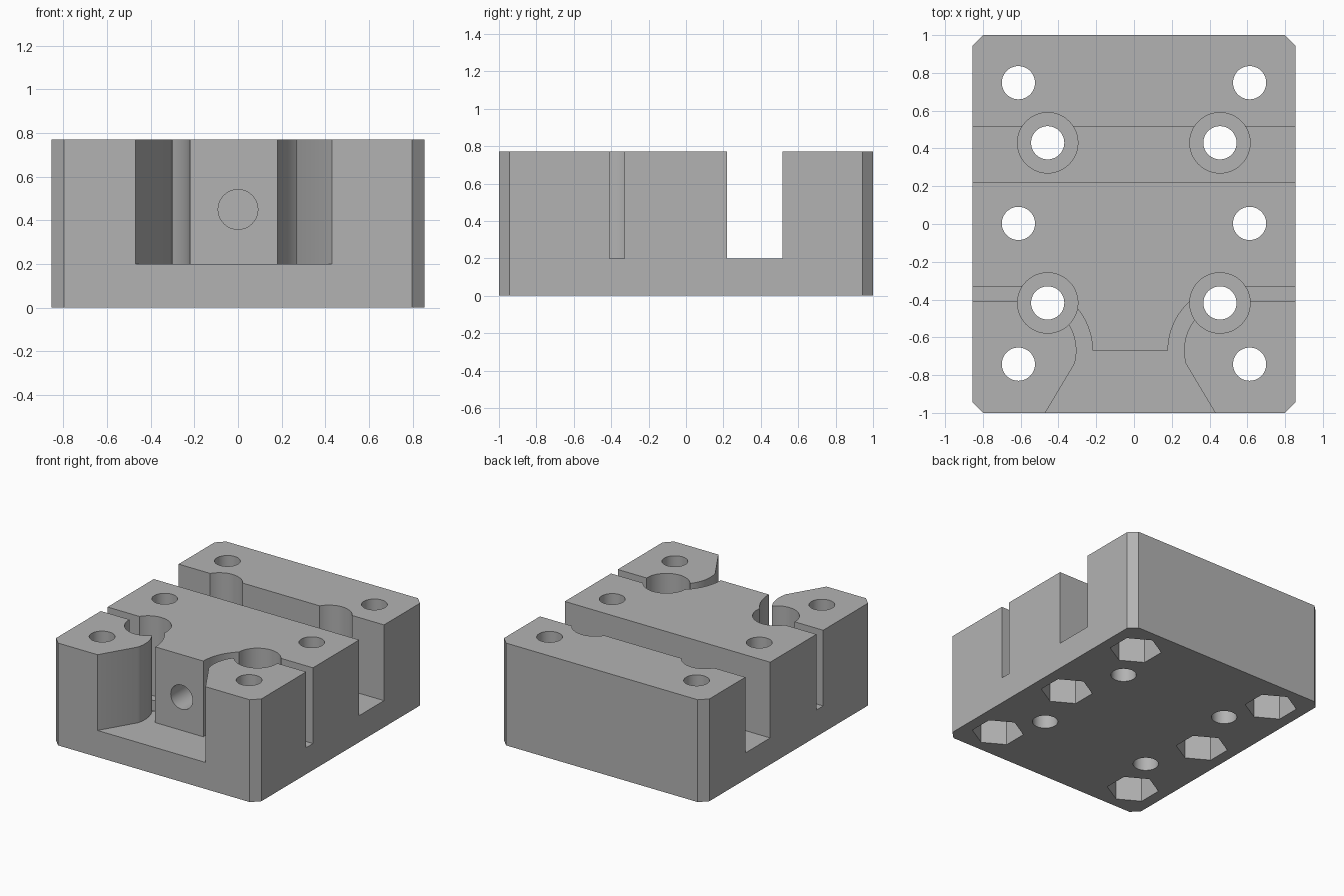
import bpy, bmesh
from math import cos, sin, radians, tau

cube = bpy.data.objects.get("Cube")
if cube:
    bpy.data.objects.remove(cube, do_unlink=True)

HEIGHT, FLOOR, SEAT = 0.77, 0.2, 0.17
TOP = HEIGHT + 0.1

grey = bpy.data.materials.new("machined_grey")
grey.use_nodes = True
colour = (0.45, 0.45, 0.45, 1)
grey.diffuse_color = colour
grey.node_tree.nodes["Principled BSDF"].inputs["Base Color"].default_value = colour


def prism(name, outline, z0, z1):
    """Extrude a flat outline from z0 to z1."""
    bm = bmesh.new()
    base = bm.faces.new([bm.verts.new((x, y, z0)) for x, y in outline])
    up = bmesh.ops.extrude_face_region(bm, geom=[base])["geom"]
    bmesh.ops.translate(bm, vec=(0, 0, z1 - z0),
                        verts=[v for v in up if isinstance(v, bmesh.types.BMVert)])
    bmesh.ops.recalc_face_normals(bm, faces=bm.faces)
    mesh = bpy.data.meshes.new(name)
    bm.to_mesh(mesh)
    bm.free()
    mesh.materials.append(grey)
    obj = bpy.data.objects.new(name, mesh)
    bpy.context.collection.objects.link(obj)
    return obj


def rect(x0, x1, y0, y1):
    return [(x0, y0), (x1, y0), (x1, y1), (x0, y1)]


def ring(x, y, r, sides=48, turn=0.0):
    return [(x + r * cos(turn + tau * i / sides), y + r * sin(turn + tau * i / sides))
            for i in range(sides)]


def arc(x, y, r, a0, a1, steps=16):
    angles = [radians(a0 + (a1 - a0) * i / steps) for i in range(steps + 1)]
    return [(x + r * cos(a), y + r * sin(a)) for a in angles]


# Block with chamfered upright corners
w, c = 0.855, 0.057
block = prism("mounting_block",
              [(-w + c, -1), (w - c, -1), (w, -1 + c), (w, 1 - c),
               (w - c, 1), (-w + c, 1), (-w, 1 - c), (-w, -1 + c)], 0, HEIGHT)
cutters = []

# Front pocket with curved channels leading to the front counterbores
left = ([(-0.47, -1.1), (-0.47, -1)] + arc(-0.57, -0.67, 0.265, -15, 45)
        + arc(-0.57, -0.67, 0.35, 50, 0))
right = [(-0.04 - x, y) for x, y in reversed(left)]
cutters.append(prism("front_pocket", left + right, FLOOR, TOP))

# Wide cross slot and the two narrow side slots
cutters.append(prism("cross_slot", rect(-1, 1, 0.22, 0.515), FLOOR, TOP))
for s in (-1, 1):
    xs = sorted((s * 0.47, s))
    cutters.append(prism("side_slot", rect(*xs, -0.41, -0.33), FLOOR, TOP))

# Counterbored screw holes
for x in (-0.457, 0.455):
    for y in (-0.418, 0.43):
        cutters.append(prism("counterbore", ring(x, y, 0.16), SEAT, TOP))
        cutters.append(prism("screw_hole", ring(x, y, 0.088), -0.1, TOP))

# Through holes with hexagonal nut recesses underneath
for x in (-0.612, 0.612):
    for y in (-0.742, 0.003, 0.748):
        cutters.append(prism("bolt_hole", ring(x, y, 0.088), -0.1, TOP))
        cutters.append(prism("nut_recess", ring(x, y, 0.18, 6, tau / 12), -0.1, 0.25))

# Horizontal bore from the front post to the cross slot
bore = prism("centre_bore", ring(0, 0, 0.091), -0.4, 0.75)
bore.rotation_euler = (radians(90), 0, 0)
bore.location = (0, 0, 0.45)
cutters.append(bore)

# Cut everything out of the block, then discard the cutters
bpy.context.view_layer.objects.active = block
for cutter in cutters:
    cutter.hide_render = True
    mod = block.modifiers.new(cutter.name, "BOOLEAN")
    mod.operation = "DIFFERENCE"
    mod.solver = "EXACT"
    mod.object = cutter
    bpy.ops.object.modifier_apply(modifier=mod.name)
for cutter in cutters:
    bpy.data.objects.remove(cutter, do_unlink=True)

bpy.ops.object.select_all(action="DESELECT")
block.select_set(True)
bpy.ops.object.shade_smooth_by_angle(angle=radians(20))
